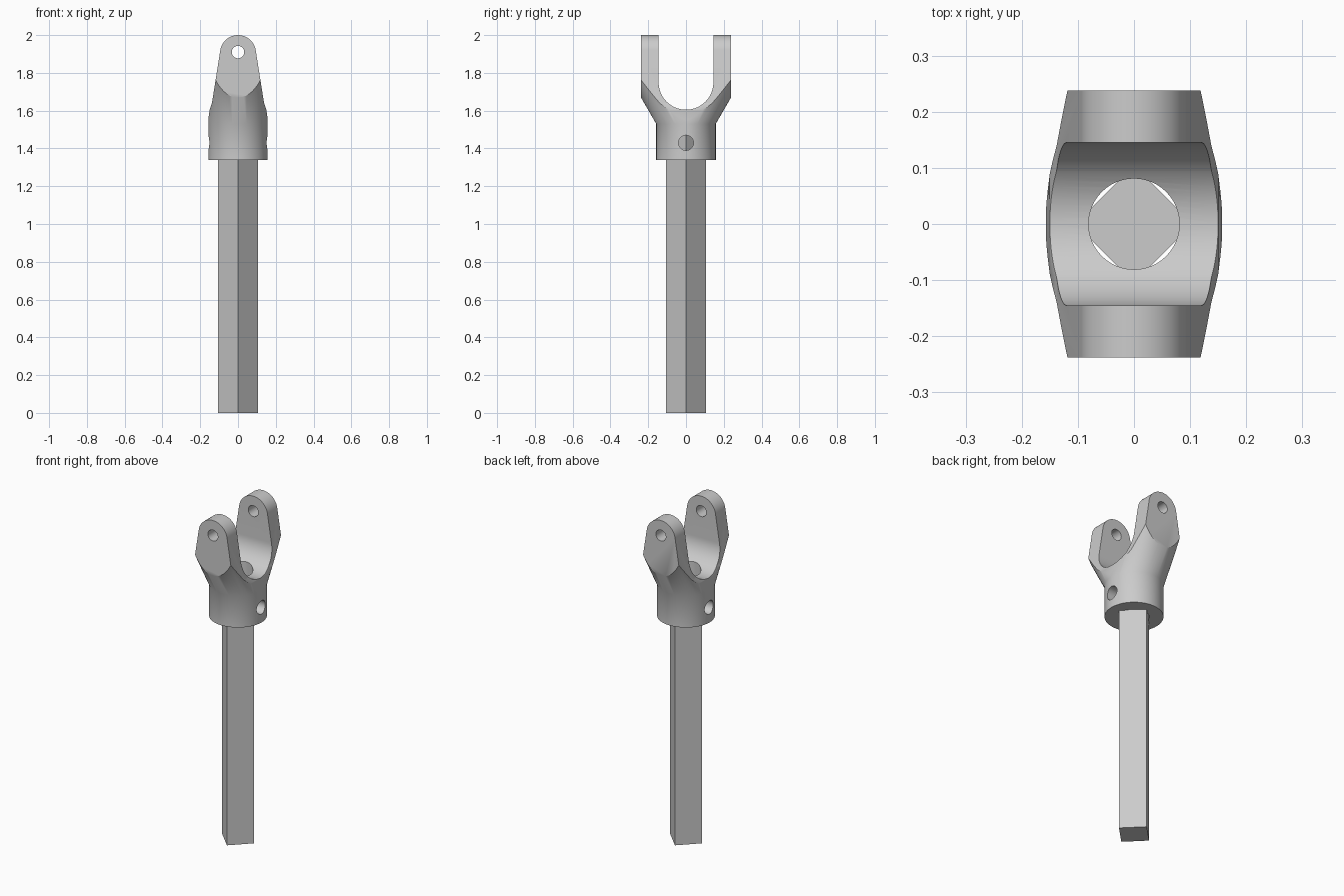
import bpy, bmesh, math

if "Cube" in bpy.data.objects:
    bpy.data.objects.remove(bpy.data.objects["Cube"])

grey = bpy.data.materials.new("plain grey")
grey.diffuse_color = (0.6, 0.6, 0.6, 1)
grey.use_nodes = True
grey.node_tree.nodes["Principled BSDF"].inputs["Base Color"].default_value = grey.diffuse_color


def loft(name, rings):
    """Closed solid through rings of equal point count."""
    bm = bmesh.new()
    vs = [[bm.verts.new(p) for p in r] for r in rings]
    n = len(vs[0])
    for a, b in zip(vs, vs[1:]):
        for i in range(n):
            j = (i + 1) % n
            bm.faces.new((a[i], a[j], b[j], b[i]))
    bm.faces.new(vs[0][::-1])
    bm.faces.new(vs[-1])
    bmesh.ops.recalc_face_normals(bm, faces=bm.faces)
    me = bpy.data.meshes.new(name)
    bm.to_mesh(me)
    bm.free()
    me.materials.append(grey)
    ob = bpy.data.objects.new(name, me)
    bpy.context.collection.objects.link(ob)
    return ob


def prism(name, pts, axis, lo, hi):
    """Extrude a 2D profile along axis x, y or z."""
    place = {"x": lambda a, b, t: (t, a, b),
             "y": lambda a, b, t: (a, t, b),
             "z": lambda a, b, t: (a, b, t)}[axis]
    return loft(name, [[place(a, b, t) for a, b in pts] for t in (lo, hi)])


def arc(r, a0, a1, n, cx=0, cy=0):
    return [(cx + r * math.cos(math.radians(a0 + (a1 - a0) * i / n)),
             cy + r * math.sin(math.radians(a0 + (a1 - a0) * i / n)))
            for i in range(n + 1)]


def circle(r, n=48, cx=0, cy=0):
    return arc(r, 0, 360, n, cx, cy)[:-1]


def stadium(off, z, r=0.157):
    top = arc(r, 0, 180, 32, 0, off)
    bot = arc(r, 180, 360, 32, 0, -off)
    return [(x, y, z) for x, y in top + bot]


def cut(ob, tool, op="DIFFERENCE"):
    bpy.context.view_layer.objects.active = ob
    m = ob.modifiers.new("cut", "BOOLEAN")
    m.operation, m.solver, m.object = op, "EXACT", tool
    bpy.ops.object.modifier_apply(modifier=m.name)
    bpy.data.objects.remove(tool)


# Square shaft, turned on its corner
shaft = prism("shaft", [(0.105, 0), (0, 0.105), (-0.105, 0), (0, -0.105)],
              "z", 0, 1.53)

# Fork: round collar that flares outward into two arms
e = 0.0005
fork = loft("fork", [stadium(e, 1.34), stadium(e, 1.53),
                     stadium(0.58 * 0.52, 2.05)])

# Trim to the tapered, round-topped front outline and flat outer faces
side = [(0.17, 1.3), (0.17, 1.5), (0.158, 1.55), (0.150, 1.605), (0.138, 1.64)]
outline = side + arc(0.095, 9, 171, 32, 0, 1.905) + [(-x, z) for x, z in side[::-1]]
cut(fork, prism("outline", outline, "y", -0.238, 0.238), "INTERSECT")

# U-shaped slot, bore, collar cross hole and pin holes
slot = [(0.145, 2.1)] + arc(0.145, 0, -180, 40, 0, 1.75) + [(-0.145, 2.1)]
cut(fork, prism("slot", slot, "x", -0.3, 0.3))
cut(fork, prism("bore", circle(0.081), "z", 1.2, 1.8))
cut(fork, prism("cross_hole", circle(0.04, 32, 0, 1.43), "x", -0.3, 0.3))
cut(fork, prism("pin_hole", circle(0.033, 32, 0, 1.91), "y", -0.4, 0.4))

# Smooth the curved fork, keep its edges sharp
bpy.ops.object.select_all(action="DESELECT")
fork.select_set(True)
bpy.context.view_layer.objects.active = fork
bpy.ops.object.shade_smooth_by_angle(angle=math.radians(32))
